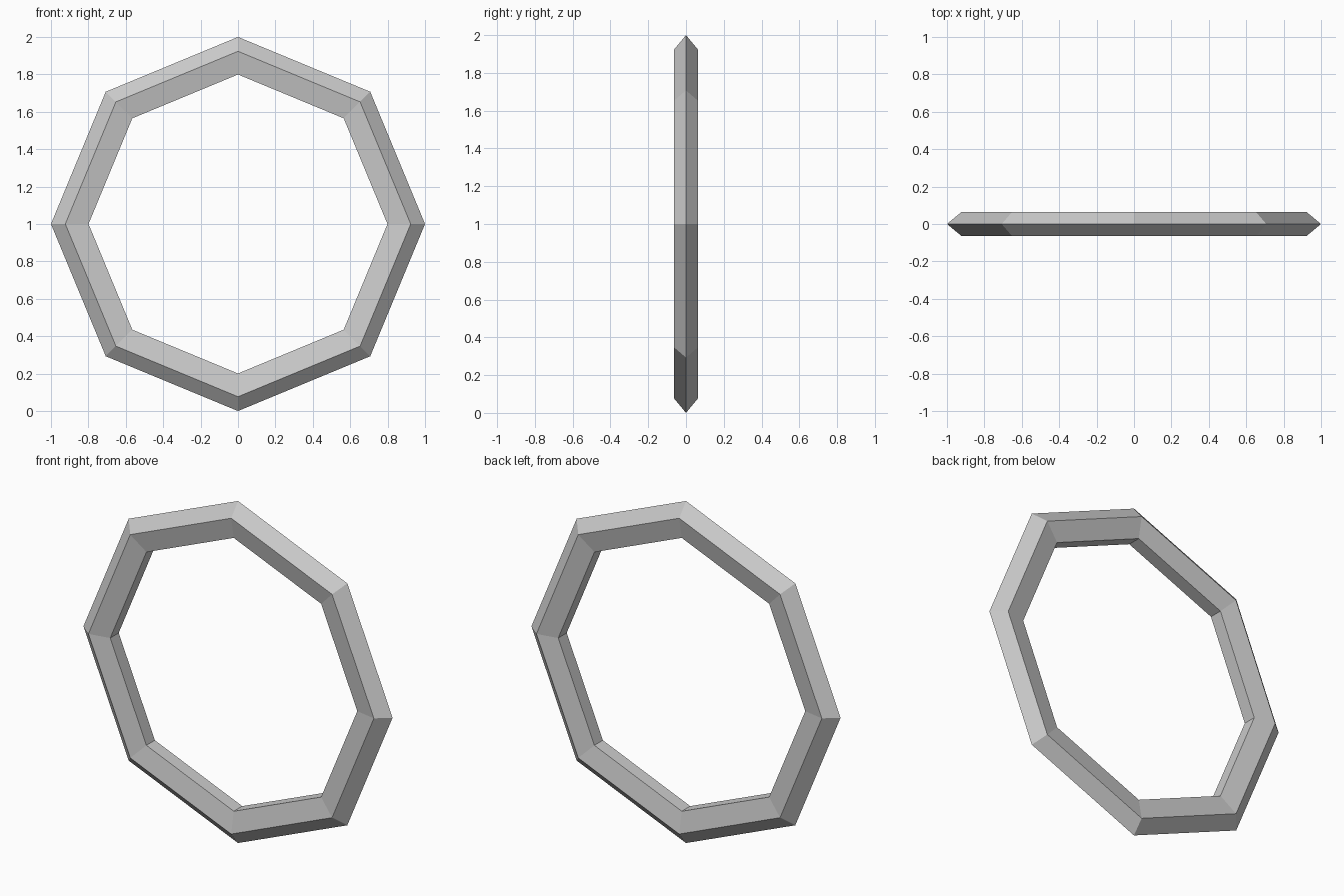
import bpy
import math

if "Cube" in bpy.data.objects:
    bpy.data.objects.remove(bpy.data.objects["Cube"])

# Eight-sided ring with a five-sided section, its ridge pointing outward
bpy.ops.mesh.primitive_torus_add(
    major_segments=8, minor_segments=5,
    major_radius=0.889, minor_radius=0.111,
    location=(0, 0, 1), rotation=(math.radians(90), 0, 0))
ring = bpy.context.object
ring.name = "octagonal_ring"

# Flatten the section along the ring's axis
ring.scale = (1, 1, 0.6)
bpy.ops.object.transform_apply(location=False, rotation=True, scale=True)
bpy.ops.object.shade_flat()
